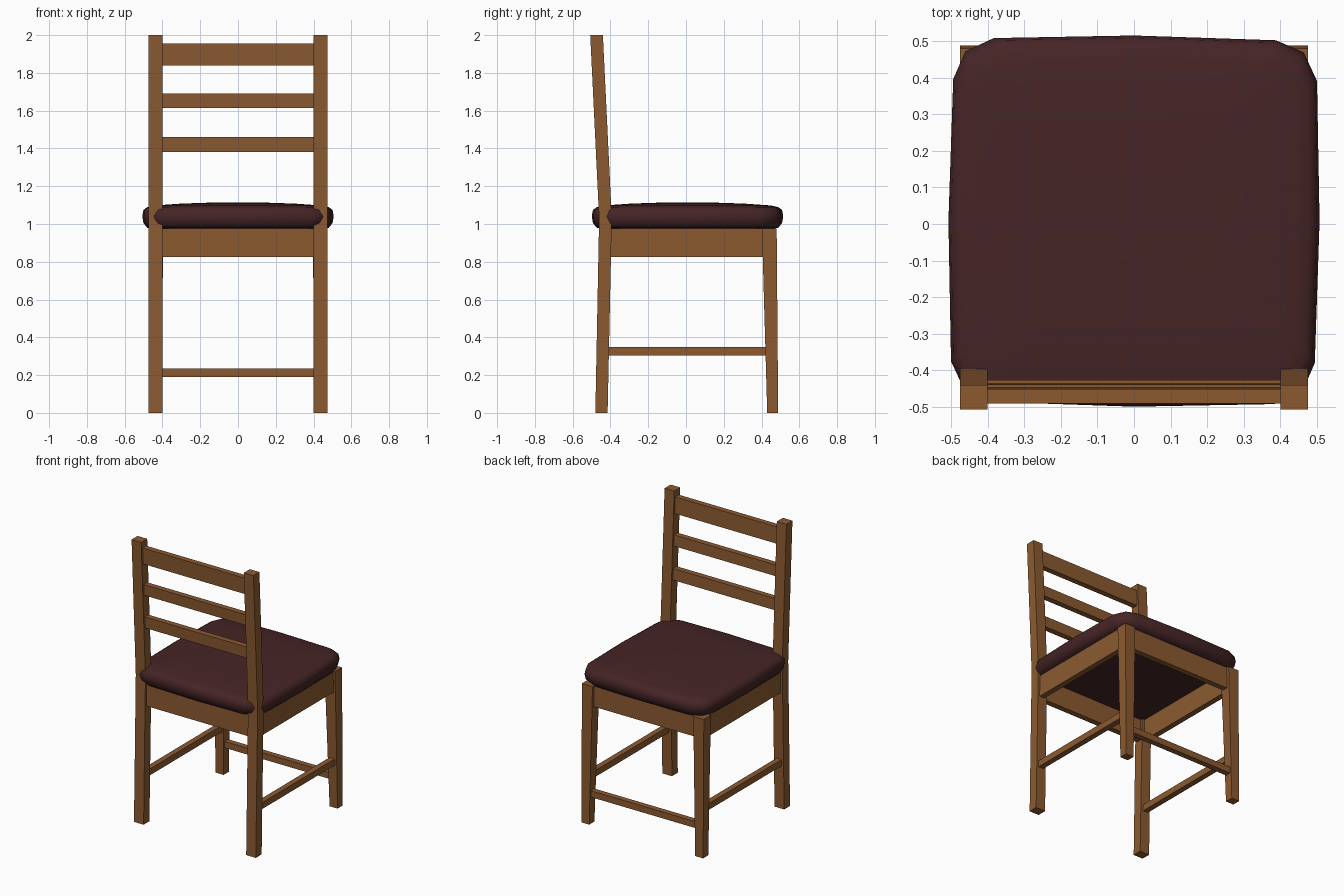
import bpy, bmesh

if "Cube" in bpy.data.objects:
    bpy.data.objects.remove(bpy.data.objects["Cube"])


def material(name, rgb):
    m = bpy.data.materials.new(name)
    m.diffuse_color = (*rgb, 1)
    m.use_nodes = True
    m.node_tree.nodes["Principled BSDF"].inputs["Base Color"].default_value = m.diffuse_color
    return m


WOOD = material("brown wood", (0.26, 0.102, 0.03))
LEATHER = material("dark maroon leather", (0.061, 0.018, 0.019))


def loft(name, rings, mat, smooth=False):
    """Skin a stack of closed rings (bottom to top) and cap both ends."""
    bm = bmesh.new()
    loops = [[bm.verts.new(p) for p in ring] for ring in rings]
    n = len(loops[0])
    for a, b in zip(loops, loops[1:]):
        for i in range(n):
            j = (i + 1) % n
            bm.faces.new((a[i], a[j], b[j], b[i]))
    bm.faces.new(loops[0][::-1])
    bm.faces.new(loops[-1])
    bmesh.ops.recalc_face_normals(bm, faces=bm.faces)
    if smooth:
        for f in bm.faces:
            f.smooth = len(f.verts) == 4 or f.normal.z > 0
    me = bpy.data.meshes.new(name)
    bm.to_mesh(me)
    bm.free()
    me.materials.append(mat)
    ob = bpy.data.objects.new(name, me)
    bpy.context.collection.objects.link(ob)
    return ob


def rect(x0, x1, y0, y1, z):
    return [(x0, y0, z), (x1, y0, z), (x1, y1, z), (x0, y1, z)]


def box(name, x0, x1, y0, y1, z0, z1):
    return loft(name, [rect(x0, x1, y0, y1, z0), rect(x0, x1, y0, y1, z1)], WOOD)


def mirrored(ob):
    ob.modifiers.new("mirror", "MIRROR").use_mirror_merge = False
    return ob


# Back posts, kinked at seat height
mirrored(loft("back_post", [
    rect(0.40, 0.475, -0.48, -0.415, 0),
    rect(0.40, 0.475, -0.46, -0.393, 1.03),
    rect(0.40, 0.475, -0.507, -0.44, 2.0)], WOOD))

# Front legs, tapering towards the floor
mirrored(loft("front_leg", [
    rect(0.413, 0.475, 0.43, 0.488, 0),
    rect(0.393, 0.475, 0.402, 0.48, 0.976)], WOOD))

# Leaning back slats
for i, (z0, z1) in enumerate([(1.38, 1.46), (1.615, 1.692), (1.84, 1.955)]):
    y0, y1 = [-0.426 - 0.047 * (z - 1.03) / 0.97 for z in (z0, z1)]
    loft(f"back_slat_{i + 1}", [
        rect(-0.41, 0.41, y0 - 0.02, y0 + 0.02, z0),
        rect(-0.41, 0.41, y1 - 0.02, y1 + 0.02, z1)], WOOD)

# Seat frame rails
box("rear_rail", -0.41, 0.41, -0.45, -0.41, 0.825, 0.976)
box("front_rail", -0.41, 0.41, 0.42, 0.46, 0.825, 0.976)
mirrored(box("side_rail", 0.42, 0.46, -0.41, 0.42, 0.825, 0.976))

# Stretchers between the legs
box("front_stretcher", -0.42, 0.42, 0.435, 0.475, 0.19, 0.235)
mirrored(box("side_stretcher", 0.42, 0.46, -0.43, 0.44, 0.305, 0.35))

# Cushion: softened square outline, domed top
corner = [(0.503, 0), (0.496, 0.38), (0.46, 0.457), (0.385, 0.49)]
outline = []
for c, s in [(1, 0), (0, 1), (-1, 0), (0, -1)]:
    outline += [(x * c - y * s, x * s + y * c) for x, y in corner]
levels = [(0.90, 0.975), (0.955, 0.980), (0.995, 1.005), (1.008, 1.04),
          (0.995, 1.075), (0.955, 1.089), (0.88, 1.098),
          (0.60, 1.108), (0.30, 1.113), (0.05, 1.115)]
loft("seat_cushion", [[(x * k, y * k + 0.008, z) for x, y in outline]
                      for k, z in levels], LEATHER, smooth=True)
